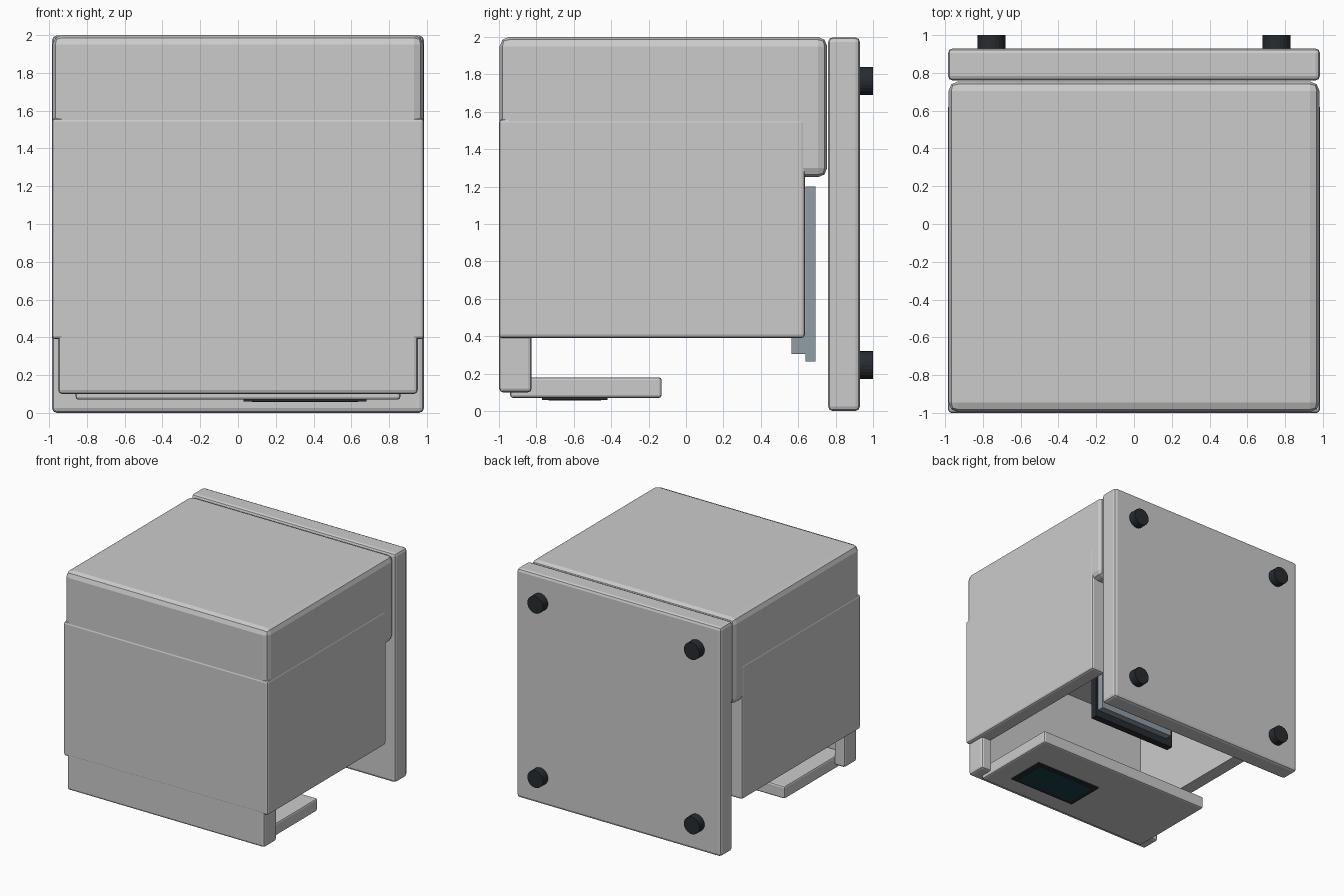
import bpy, bmesh, math
from mathutils import Matrix, Vector

if "Cube" in bpy.data.objects:
    bpy.data.objects.remove(bpy.data.objects["Cube"])


def mat(name, col):
    m = bpy.data.materials.new(name)
    m.diffuse_color = (*col, 1)
    m.use_nodes = True
    m.node_tree.nodes["Principled BSDF"].inputs["Base Color"].default_value = m.diffuse_color
    return m


SHELL = mat("shell_grey", (0.55, 0.57, 0.58))
DARK = mat("dark_plastic", (0.02, 0.025, 0.03))
SLATE = mat("slate_metal", (0.28, 0.34, 0.38))
GLASS = mat("screen_glass", (0.01, 0.05, 0.07))


def finish(bm, name, material, bevel=0, segs=2):
    me = bpy.data.meshes.new(name)
    bm.to_mesh(me)
    bm.free()
    ob = bpy.data.objects.new(name, me)
    bpy.context.collection.objects.link(ob)
    if material:
        me.materials.append(material)
    if bevel:
        b = ob.modifiers.new("bevel", 'BEVEL')
        b.width, b.segments = bevel, segs
    return ob


def box(name, x, y, z, material=None, bevel=0, segs=2):
    bm = bmesh.new()
    bmesh.ops.create_cube(bm, size=1)
    size = Vector((x[1] - x[0], y[1] - y[0], z[1] - z[0]))
    mid = Vector((x[0] + x[1], y[0] + y[1], z[0] + z[1])) / 2
    bmesh.ops.scale(bm, vec=size, verts=bm.verts)
    bmesh.ops.translate(bm, vec=mid, verts=bm.verts)
    return finish(bm, name, material, bevel, segs)


def hollow(ob, cutter):
    m = ob.modifiers.new("cavity", 'BOOLEAN')
    m.operation, m.solver, m.object = 'DIFFERENCE', 'EXACT', cutter


# Cavity shared by the hood and its lip
cavity = box("cavity_cutter", (-.86, .86), (-.94, .9), (-.1, 1.23))
cavity.hide_render = True
cavity.hide_set(True)

# Hood: hollow lower shell, chamfered rear housing, narrower lip
lower = box("hood_shell", (-.985, .985), (-1, .635), (.39, 1.56), SHELL, .018)
hollow(lower, cavity)
box("rear_housing", (-.982, .982), (-.996, .755), (1.25, 2), SHELL, .05)
lip = box("hood_lip", (-.952, .952), (-.999, -.825), (.1, .45), SHELL, .02)
hollow(lip, cavity)

# Base plate and round feet
box("base_plate", (-.985, .985), (.76, .93), (0, 1.998), SHELL, .025)
for i, (x, z) in enumerate([(sx * .755, z) for sx in (-1, 1) for z in (.245, 1.765)]):
    bm = bmesh.new()
    bmesh.ops.create_cone(bm, cap_ends=True, segments=24, radius1=.075, radius2=.075, depth=.09,
                          matrix=Matrix.Translation((x, .955, z)) @ Matrix.Rotation(math.pi / 2, 4, 'X'))
    finish(bm, f"foot_{i + 1}", DARK)

# Control panel with screen
box("control_panel", (-.86, .86), (-.94, -.13), (.07, .18), SHELL, .015)
box("screen_bezel", (.03, .68), (-.77, -.42), (.06, .09), DARK)
box("screen", (.075, .635), (-.735, -.455), (.057, .08), GLASS)

# Tray on the base side
box("tray_plate", (-.8, .8), (.64, .692), (.265, 1.2), SLATE)
box("tray_front_bar", (-.8, .8), (.565, .64), (.305, .42), SLATE)

# Build platform inside the cavity
box("platform_frame", (-.41, .41), (-.06, 0), (.43, 1.24), DARK)
box("platform_plate", (-.35, .39), (-.01, .06), (.49, 1.15), SLATE)

for ob in bpy.data.objects:
    bpy.context.view_layer.update()
    for p in ob.data.polygons:
        p.use_smooth = False
